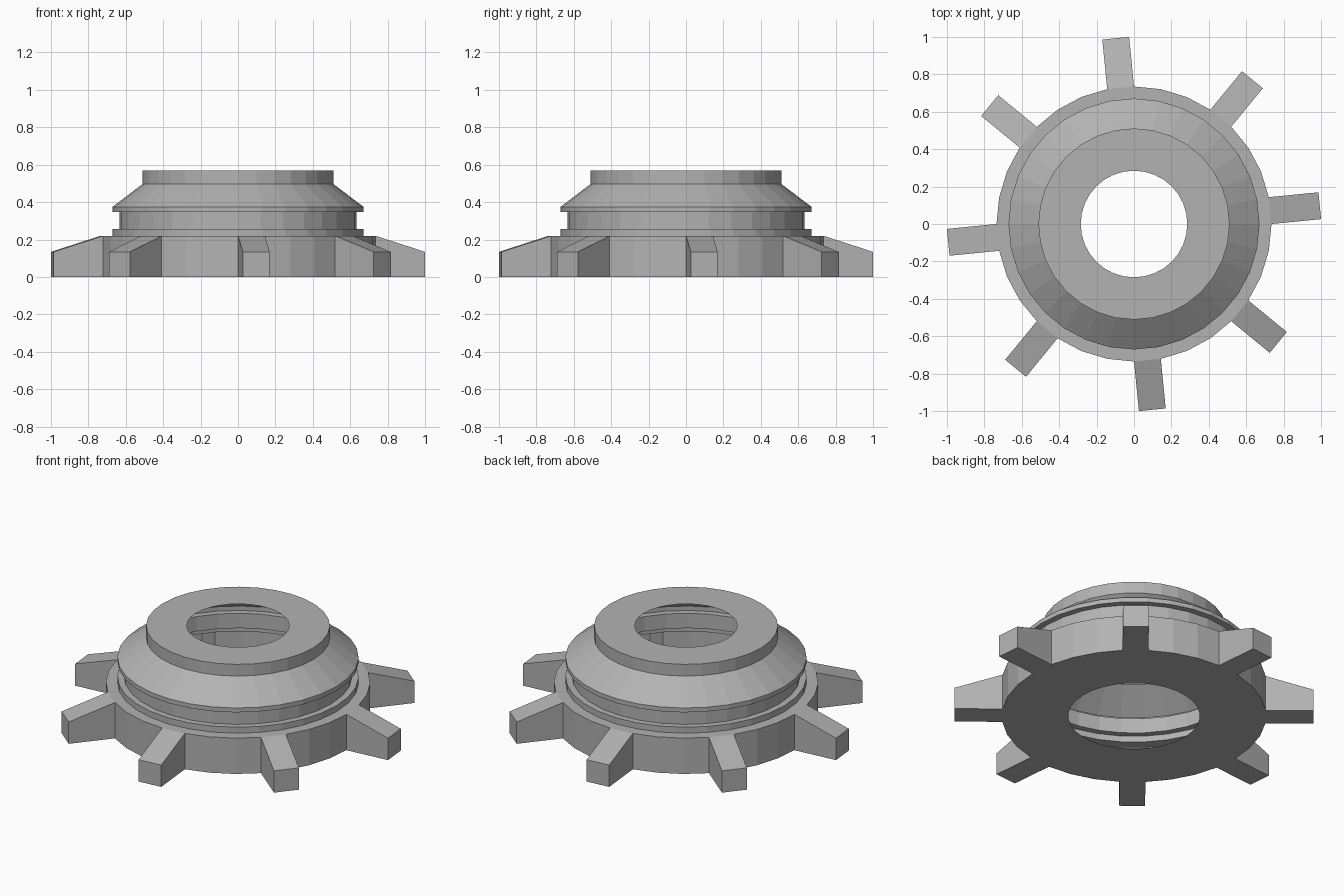
import bpy, bmesh, math

if "Cube" in bpy.data.objects:
    bpy.data.objects.remove(bpy.data.objects["Cube"])

SIDES = 32
TIP_RADIUS, TIP_HEIGHT = 0.998, 0.134

# Half profile (radius, height): bottom opening, base rim, groove, cone, top opening
PROFILE = [(0.366, 0), (0.735, 0), (0.735, 0.22), (0.671, 0.22), (0.671, 0.257),
           (0.634, 0.257), (0.634, 0.348), (0.671, 0.348), (0.671, 0.375),
           (0.511, 0.496), (0.511, 0.568), (0.285, 0.568)]

bm = bmesh.new()

# Thin revolved shell
rings = []
for r, z in PROFILE:
    rings.append([bm.verts.new((r * math.cos(a), r * math.sin(a), z))
                  for a in (2 * math.pi * i / SIDES for i in range(SIDES))])

rim_faces = []
for level, (low, high) in enumerate(zip(rings, rings[1:])):
    for i in range(SIDES):
        j = (i + 1) % SIDES
        face = bm.faces.new((low[i], low[j], high[j], high[i]))
        if level == 1 and i % 4 == 0:
            rim_faces.append(face)
bm.normal_update()

# Eight hollow teeth drawn out of every fourth rim face, tops sloping down
reach = TIP_RADIUS - 0.735 * math.cos(math.pi / SIDES)
tips = bmesh.ops.extrude_discrete_faces(bm, faces=rim_faces)["faces"]
for tip in tips:
    tip.normal_update()
    offset = tip.normal * reach
    for v in tip.verts:
        v.co += offset
        if v.co.z > 0.1:
            v.co.z = TIP_HEIGHT
bm.normal_update()

mesh = bpy.data.meshes.new("toothed_collar")
bm.to_mesh(mesh)
bm.free()
collar = bpy.data.objects.new("toothed_collar", mesh)
bpy.context.collection.objects.link(collar)

# Dark grey metal
metal = bpy.data.materials.new("dark_grey_metal")
metal.diffuse_color = (0.45, 0.45, 0.45, 1)
metal.use_nodes = True
metal.node_tree.nodes["Principled BSDF"].inputs["Base Color"].default_value = metal.diffuse_color
mesh.materials.append(metal)
